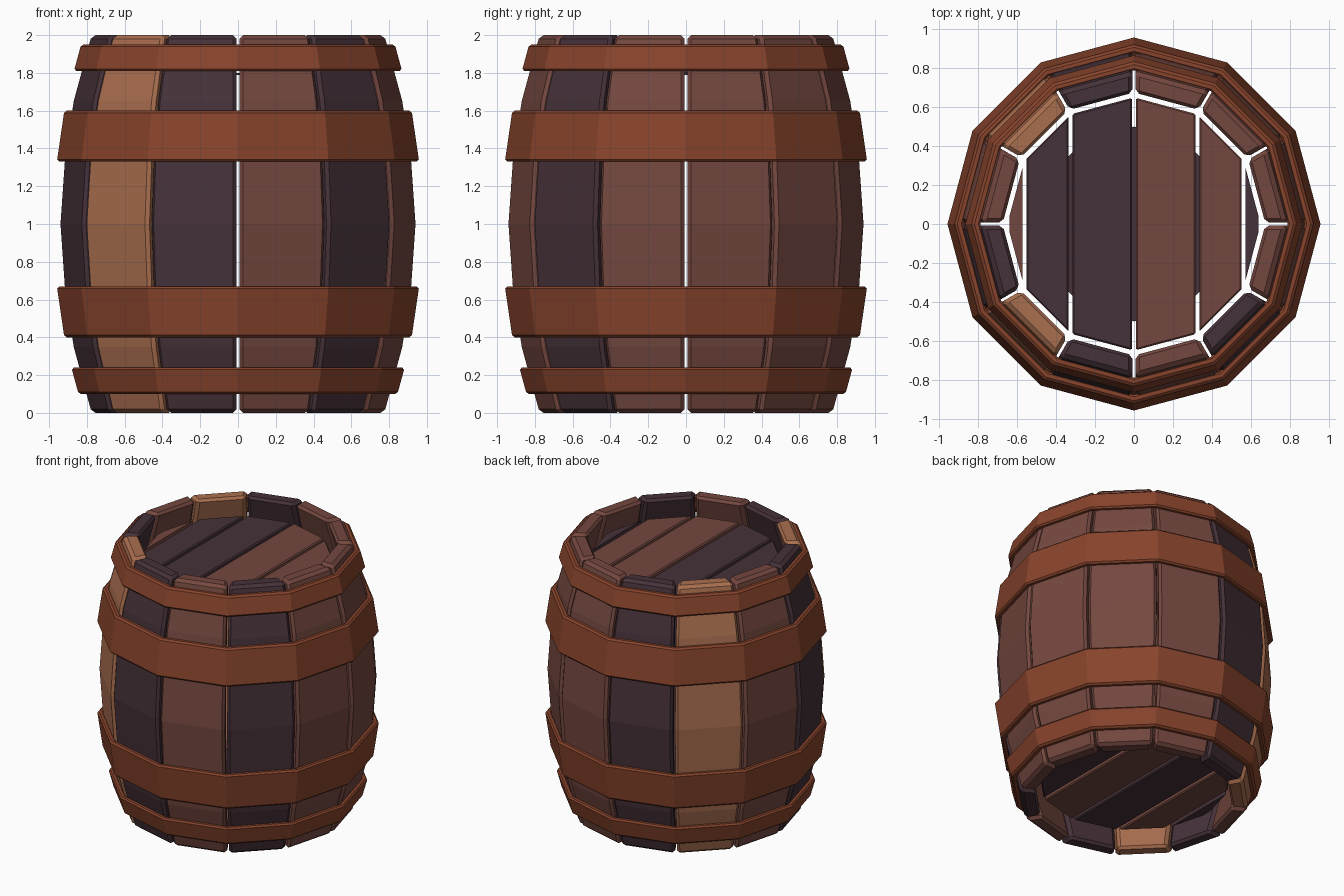
import bpy, math
from mathutils import Vector

if "Cube" in bpy.data.objects:
    bpy.data.objects.remove(bpy.data.objects["Cube"])


def mat(name, rgb):
    m = bpy.data.materials.new(name)
    m.diffuse_color = (*rgb, 1)
    m.use_nodes = True
    m.node_tree.nodes["Principled BSDF"].inputs["Base Color"].default_value = m.diffuse_color
    return m


BROWN = mat("brown_wood", (0.175, 0.064, 0.050))
DARK = mat("dark_wood", (0.060, 0.031, 0.041))
TAN = mat("tan_wood", (0.40, 0.157, 0.078))
RUST = mat("rust_hoop", (0.245, 0.057, 0.025))
N = 12
STEP = math.tau / N
# barrel curve: (height, outer radius at the seams)
CURVE = [(0, .78), (.35, .875), (.67, .922), (1, .945)]
CURVE += [(2 - z, r) for z, r in CURVE[-2::-1]]


def radius(z):
    for (z0, r0), (z1, r1) in zip(CURVE, CURVE[1:]):
        if z <= z1:
            return r0 + (r1 - r0) * (z - z0) / (z1 - z0)


def loft(name, rings, material, bevel, closed=False):
    """Join equal rings of points; cap the ends, or close the loop."""
    n, k = len(rings[0]), len(rings)
    verts = [p for ring in rings for p in ring]
    faces = []
    for i in range(k if closed else k - 1):
        a, b = i * n, (i + 1) % k * n
        faces += [(a + j, a + (j + 1) % n, b + (j + 1) % n, b + j) for j in range(n)]
    if not closed:
        faces += [tuple(range(n))[::-1], tuple(range((k - 1) * n, k * n))]
    me = bpy.data.meshes.new(name)
    me.from_pydata(verts, [], faces)
    me.materials.append(material)
    ob = bpy.data.objects.new(name, me)
    bpy.context.collection.objects.link(ob)
    if bevel:
        mod = ob.modifiers.new("bevel", 'BEVEL')
        mod.width, mod.segments = bevel, 1
        mod.limit_method, mod.angle_limit = 'ANGLE', math.radians(50)
    return ob


def polar(r, a, z, side=0):
    return Vector((r * math.cos(a) - side * math.sin(a),
                   r * math.sin(a) + side * math.cos(a), z))


# staves, counter-clockwise from +x
GAP, THICK = .007, .112
for i, c in enumerate([BROWN, BROWN, BROWN, DARK, TAN, BROWN,
                       DARK, TAN, DARK, BROWN, DARK, BROWN]):
    a, b = i * STEP, (i + 1) * STEP
    rings = [[polar(r - THICK, a, z, GAP), polar(r, a, z, GAP),
              polar(r, b, z, -GAP), polar(r - THICK, b, z, -GAP)] for z, r in CURVE]
    loft(f"stave_{i}", rings, c, .02)

# hoops follow the barrel curve
for i, (z0, z1) in enumerate([(.1, .24), (.4, .67), (1.33, 1.6), (1.81, 1.95)]):
    prof = [(radius(z0) - .008, z0), (radius(z0) + .037, z0),
            (radius(z1) + .037, z1), (radius(z1) - .008, z1)]
    loft(f"hoop_{i}", [[polar(r, j * STEP, z) for r, z in prof] for j in range(N)],
         RUST, .012, closed=True)

# lids: planks cut from a twelve-sided disc, with a dark backing inside
R, G = .65, .01
cuts = [R * math.sin(math.radians(d)) for d in range(-90, 91, 30)]


def half(x):
    """Half depth of the twelve-sided disc at x."""
    for j in range(6):
        if x <= cuts[j + 1]:
            t = (x - cuts[j]) / (cuts[j + 1] - cuts[j])
            d0, d1 = math.radians(-90 + 30 * j), math.radians(-60 + 30 * j)
            return R * ((1 - t) * math.cos(d0) + t * math.cos(d1))


for lid, z0, z1, zb, cols in [
        ("top", 1.80, 1.87, 1.79, [BROWN, DARK, DARK, BROWN, BROWN, DARK]),
        ("bottom", .13, .20, .20, [DARK, BROWN, DARK, BROWN, DARK, BROWN])]:
    for j, c in enumerate(cols):
        x0, x1 = cuts[j] + G, cuts[j + 1] - G
        ring = [(x0, -half(x0)), (x1, -half(x1)), (x1, half(x1)), (x0, half(x0))]
        edge = j in (0, 5)
        loft(f"{lid}_plank_{j}", [[Vector((x, y, z)) for x, y in ring] for z in (z0, z1)],
             c, 0 if edge else .008)
    loft(f"{lid}_backing", [[polar(.5, j * STEP, z) for j in range(N)]
                            for z in (zb, zb + .01)], DARK, 0)
